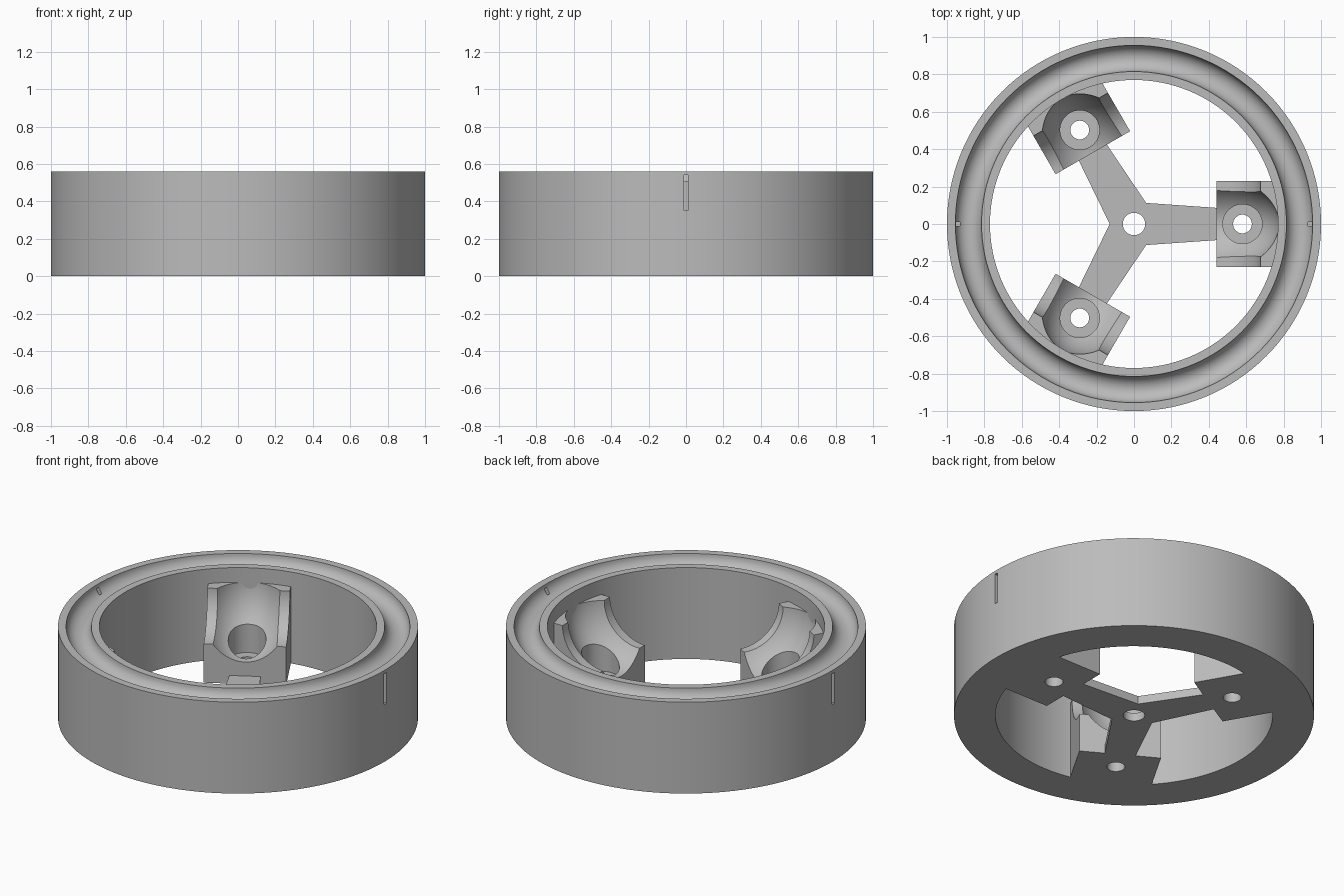
import bpy, bmesh, math
from mathutils import Matrix

cube = bpy.data.objects.get("Cube")
if cube:
    bpy.data.objects.remove(cube, do_unlink=True)

HEIGHT = 0.56
SEGMENTS = 128

grey = bpy.data.materials.new("plain grey")
grey.use_nodes = True
colour = (0.5, 0.5, 0.5, 1)
grey.diffuse_color = colour
grey.node_tree.nodes["Principled BSDF"].inputs["Base Color"].default_value = colour


def make_object(name, bm):
    bmesh.ops.recalc_face_normals(bm, faces=bm.faces)
    mesh = bpy.data.meshes.new(name)
    bm.to_mesh(mesh)
    bm.free()
    mesh.materials.append(grey)
    obj = bpy.data.objects.new(name, mesh)
    bpy.context.collection.objects.link(obj)
    return obj


def extrude_outline(name, points, low, high, axis="Z"):
    """Prism from an outline; axis Y reads the points as x, z."""
    bm = bmesh.new()
    place = (lambda a, b, h: (a, b, h)) if axis == "Z" else (lambda a, b, h: (a, h, b))
    face = bm.faces.new([bm.verts.new(place(a, b, low)) for a, b in points])
    top = bmesh.ops.extrude_face_region(bm, geom=[face])["geom"]
    shift = place(0, 0, high - low)
    bmesh.ops.translate(bm, vec=shift, verts=[v for v in top if isinstance(v, bmesh.types.BMVert)])
    return make_object(name, bm)


def box(name, x0, x1, half_y, z0, z1):
    return extrude_outline(name, [(x0, z0), (x1, z0), (x1, z1), (x0, z1)], -half_y, half_y, "Y")


def circle(x, y, radius, count=64):
    turns = [2 * math.pi * i / count for i in range(count)]
    return [(x + radius * math.cos(t), y + radius * math.sin(t)) for t in turns]


def cut(obj, cutters):
    for cutter in cutters:
        cutter.hide_render = True
        mod = obj.modifiers.new("cut", "BOOLEAN")
        mod.operation = "DIFFERENCE"
        mod.solver = "EXACT"
        mod.object = cutter
        bpy.context.view_layer.objects.active = obj
        bpy.ops.object.modifier_apply(modifier=mod.name)
        bpy.data.objects.remove(cutter, do_unlink=True)


def smooth(obj):
    bpy.ops.object.select_all(action="DESELECT")
    obj.select_set(True)
    bpy.context.view_layer.objects.active = obj
    bpy.ops.object.shade_smooth_by_angle(angle=math.radians(25))


# Outer ring with a half-round groove in its top, turned from a profile
groove = [(0.885 + 0.07 * math.cos(math.pi * i / 16), HEIGHT - 0.07 * math.sin(math.pi * i / 16))
          for i in range(17)]
profile = [(0.77, 0), (1, 0), (1, HEIGHT)] + groove + [(0.77, HEIGHT)]
bm = bmesh.new()
verts = [bm.verts.new((r, 0, z)) for r, z in profile]
edges = [bm.edges.new((verts[i - 1], verts[i])) for i in range(len(verts))]
bmesh.ops.spin(bm, geom=verts + edges, cent=(0, 0, 0), axis=(0, 0, 1),
               angle=2 * math.pi, steps=SEGMENTS, use_merge=True)
bmesh.ops.remove_doubles(bm, verts=bm.verts, dist=0.0001)
ring = make_object("grooved_ring", bm)

# Narrow slots through the outer wall on both sides
cut(ring, [box("slot_cutter", min(s * 0.93, s * 1.1), max(s * 0.93, s * 1.1), 0.012, 0.35, 0.54)
           for s in (-1, 1)])
smooth(ring)

# Three-armed spider with a centre hole
outline = []
for k in range(3):
    turn = Matrix.Rotation(k * math.tau / 3, 2)
    for point in ((0.46, -0.085), (0.46, 0.085), (0.065, 0.1126)):
        x, y = turn[0][0] * point[0] + turn[0][1] * point[1], turn[1][0] * point[0] + turn[1][1] * point[1]
        outline.append((x, y))
spider = extrude_outline("spider_arms", outline, 0, 0.05)
cut(spider, [extrude_outline("centre_hole_cutter", circle(0, 0, 0.06), -0.1, 0.2)])
smooth(spider)

# Bearing seat: block with a scooped front, a rounded cup and a stepped hole
seat = box("bearing_seat_1", 0.44, 0.8, 0.23, 0, 0.47)
scoop = extrude_outline("scoop_cutter", circle(0.44, 0.475, 0.237, 96), -0.4, 0.4, "Y")
bm = bmesh.new()
bmesh.ops.create_uvsphere(bm, u_segments=96, v_segments=48, radius=1)
bmesh.ops.scale(bm, vec=(0.355, 0.255, 0.355), verts=bm.verts)
bmesh.ops.translate(bm, vec=(0.42, 0, 0.49), verts=bm.verts)
cup = make_object("cup_cutter", bm)
counterbore = extrude_outline("counterbore_cutter", circle(0.58, 0, 0.105), 0.08, 0.6)
hole = extrude_outline("hole_cutter", circle(0.58, 0, 0.05, 48), -0.1, 0.6)
cut(seat, [scoop, cup, counterbore, hole])
smooth(seat)

for k in (1, 2):
    copy = bpy.data.objects.new(f"bearing_seat_{k + 1}", seat.data)
    copy.rotation_euler.z = k * math.tau / 3
    bpy.context.collection.objects.link(copy)
